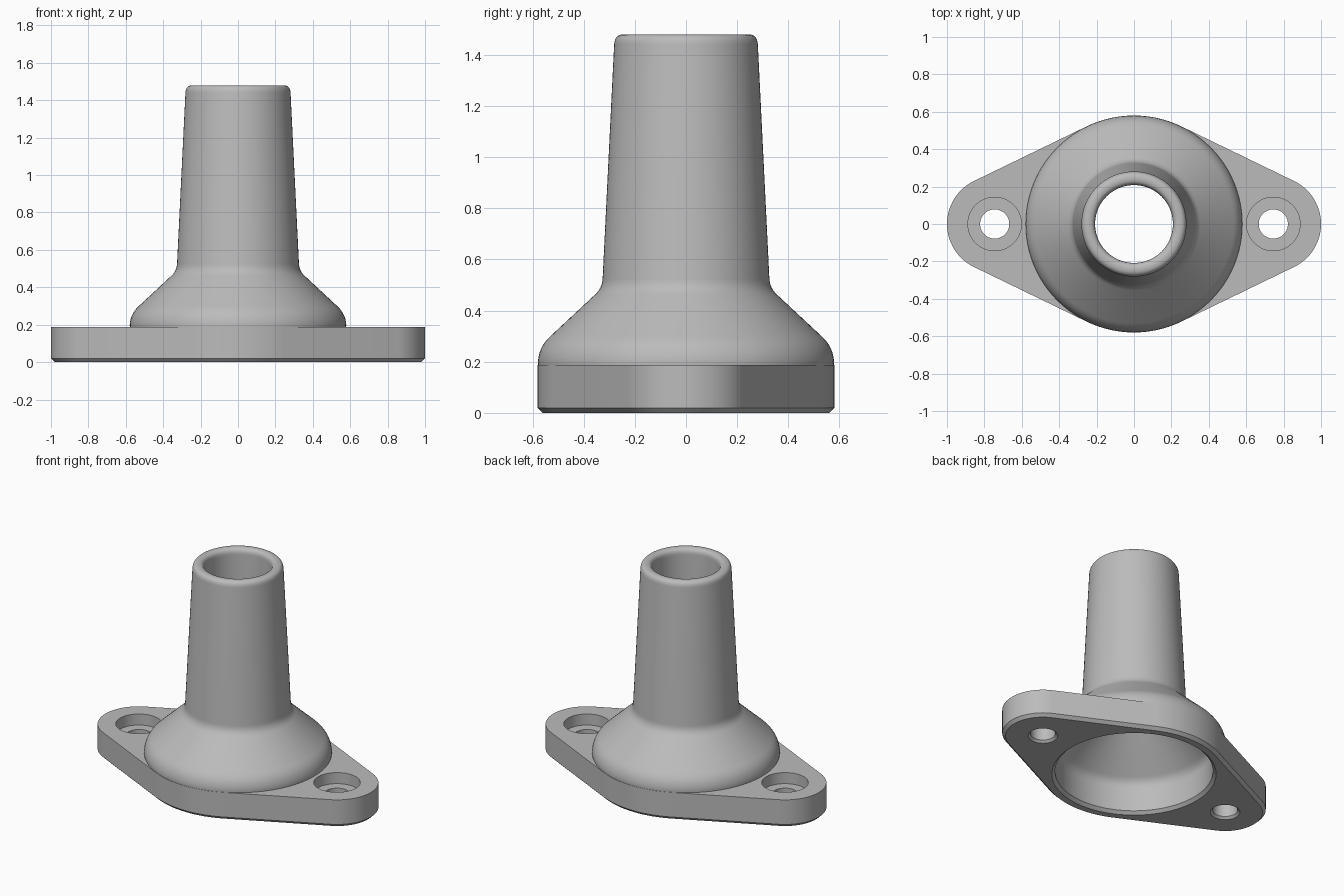
import bpy, bmesh
from math import pi, sin, cos, acos, radians
from mathutils import Vector

cube = bpy.data.objects.get("Cube")
if cube:
    bpy.data.objects.remove(cube)

SEGMENTS = 96
PLATE_TOP = 0.187
HUB_R, EAR_R, EAR_X = 0.58, 0.255, 0.745

grey = bpy.data.materials.new("cast grey")
grey.use_nodes = True
colour = (0.5, 0.5, 0.5, 1)
grey.diffuse_color = colour
grey.node_tree.nodes["Principled BSDF"].inputs["Base Color"].default_value = colour


def finish(name, bm):
    bmesh.ops.recalc_face_normals(bm, faces=bm.faces)
    mesh = bpy.data.meshes.new(name)
    bm.to_mesh(mesh)
    bm.free()
    mesh.materials.append(grey)
    obj = bpy.data.objects.new(name, mesh)
    bpy.context.collection.objects.link(obj)
    return obj


def loft(name, rings):
    """Solid through equal-length rings of points, capped at both ends."""
    bm = bmesh.new()
    loops = [[bm.verts.new(p) for p in ring] for ring in rings]
    n = len(loops[0])
    for a, b in zip(loops, loops[1:]):
        for i in range(n):
            j = (i + 1) % n
            bm.faces.new((a[i], a[j], b[j], b[i]))
    bm.faces.new(loops[0])
    bm.faces.new(loops[-1])
    return finish(name, bm)


def lathe(name, profile, x=0):
    turns = [2 * pi * i / SEGMENTS for i in range(SEGMENTS)]
    return loft(name, [[(x + r * cos(t), r * sin(t), z) for t in turns]
                       for r, z in profile])


def fillet(a, corner, b, steps=7):
    """Rounded corner from a to b as a quadratic curve."""
    a, c, b = Vector(a), Vector(corner), Vector(b)
    ts = [i / steps for i in range(steps + 1)]
    return [tuple(a * (1 - t) ** 2 + c * 2 * t * (1 - t) + b * t * t) for t in ts]


def outline(z, inset):
    """Hub circle joined to two ear circles by tangent lines."""
    tangent = acos((HUB_R - EAR_R) / EAR_X)
    arcs = [(EAR_X, EAR_R, -tangent, tangent),
            (0, HUB_R, tangent, pi - tangent),
            (-EAR_X, EAR_R, pi - tangent, pi + tangent),
            (0, HUB_R, pi + tangent, 2 * pi - tangent)]
    steps = 28
    return [(x + (r - inset) * cos(s + (e - s) * i / steps),
             (r - inset) * sin(s + (e - s) * i / steps), z)
            for x, r, s, e in arcs for i in range(steps + 1)]


def combine(target, tool, operation):
    mod = target.modifiers.new(operation.lower(), 'BOOLEAN')
    mod.operation, mod.solver, mod.object = operation, 'EXACT', tool
    bpy.context.view_layer.objects.active = target
    bpy.ops.object.modifier_apply(modifier=mod.name)
    bpy.data.objects.remove(tool)


# Mounting plate with a chamfered lower edge
body = loft("flanged_tube", [outline(0, 0.02), outline(0.02, 0), outline(PLATE_TOP, 0)])

# Rounded shoulder and tapering tube
tube = lathe("tube", [(0.55, 0.1), (0.578, PLATE_TOP)]
             + fillet((0.579, 0.2), (0.575, 0.26), (0.53, 0.3))
             + fillet((0.355, 0.463), (0.328, 0.488), (0.326, 0.525))
             + fillet((0.281, 1.44), (0.279, 1.48), (0.245, 1.48)))
combine(body, tube, 'UNION')

# Hollow interior, opening at the bottom and flaring at the rim
cavity = lathe("cavity", [(0.515, -0.1), (0.515, 0), (0.495, 0.02)]
               + fillet((0.495, 0.18), (0.495, 0.22), (0.46, 0.25))
               + fillet((0.25, 0.44), (0.208, 0.478), (0.208, 0.52))
               + fillet((0.208, 1.44), (0.208, 1.48), (0.242, 1.48))
               + [(0.242, 1.6)])
combine(body, cavity, 'DIFFERENCE')

# Counterbored bolt holes
for side in (-1, 1):
    bolt = lathe("bolt_hole", [(0.093, -0.1), (0.093, 0), (0.078, 0.015), (0.078, 0.112),
                               (0.143, 0.112), (0.143, 0.3)], side * EAR_X)
    combine(body, bolt, 'DIFFERENCE')

# Smooth shading with crisp edges
bpy.ops.object.select_all(action='DESELECT')
body.select_set(True)
bpy.context.view_layer.objects.active = body
bpy.ops.object.shade_smooth_by_angle(angle=radians(30))
